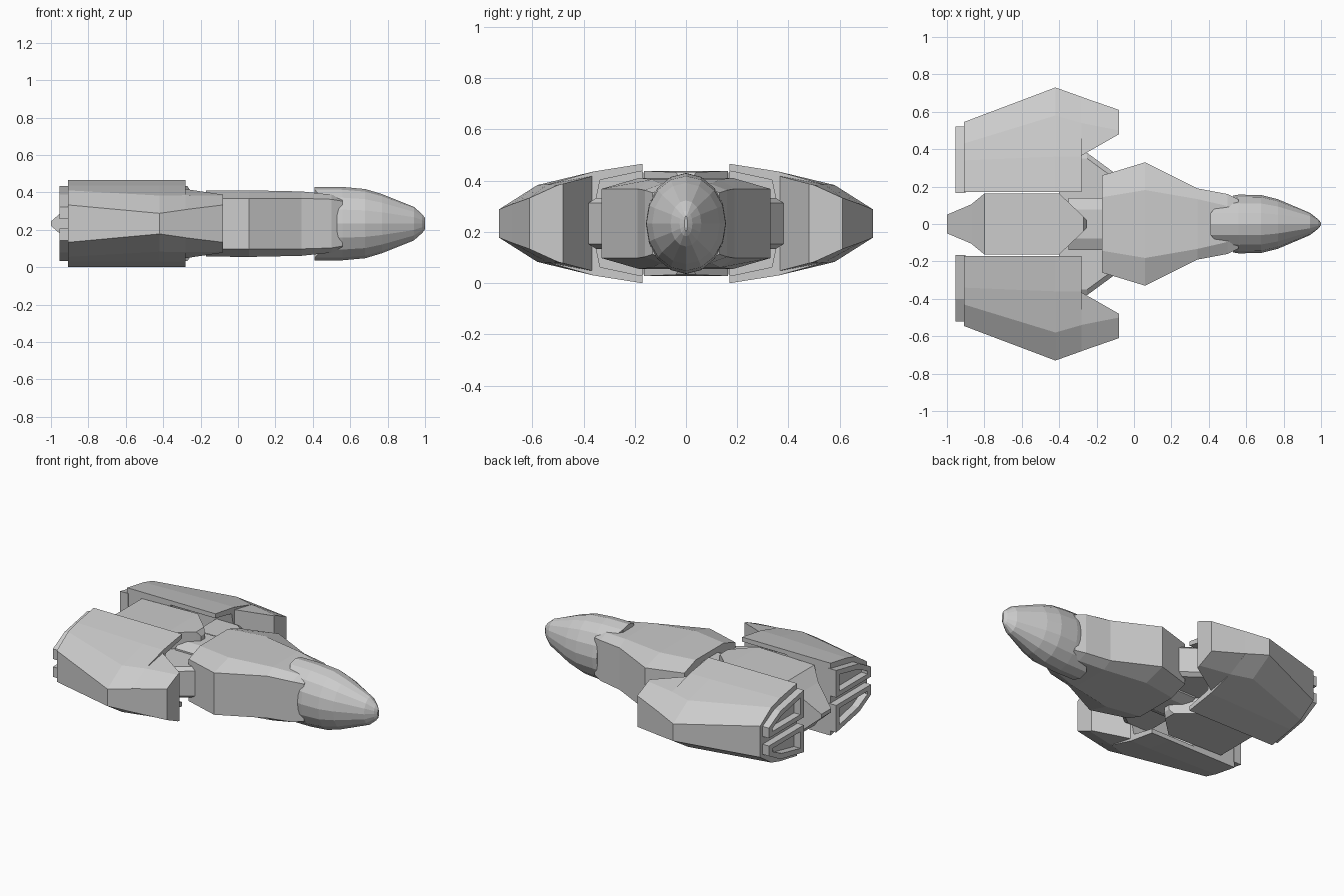
import bpy, bmesh, math

if "Cube" in bpy.data.objects:
    bpy.data.objects.remove(bpy.data.objects["Cube"])

Z0 = 0.233   # height of the horizontal symmetry plane; all parts are built around it


def loft(name, rings, caps=True, closed=False, mirror=()):
    """Skin a list of equal-length point rings and optionally mirror the result."""
    bm = bmesh.new()
    vs = [[bm.verts.new(p) for p in r] for r in rings]
    n = len(vs[0])
    pairs = list(zip(vs, vs[1:])) + ([(vs[-1], vs[0])] if closed else [])
    for a, b in pairs:
        for i in range(n):
            j = (i + 1) % n
            bm.faces.new((a[i], a[j], b[j], b[i]))
    if caps and not closed:
        bm.faces.new(vs[0][::-1])
        bm.faces.new(vs[-1])
    bmesh.ops.recalc_face_normals(bm, faces=bm.faces)
    me = bpy.data.meshes.new(name)
    bm.to_mesh(me)
    bm.free()
    ob = bpy.data.objects.new(name, me)
    ob.location.z = Z0
    bpy.context.collection.objects.link(ob)
    if mirror:
        add_mirror(ob, mirror)
    return ob


def add_mirror(ob, axes):
    m = ob.modifiers.new("mirror", 'MIRROR')
    m.use_axis = [a in axes for a in "xyz"]
    m.use_mirror_merge = False


def section(x, half):
    """Upper half profile (y, dz) reflected below the symmetry plane."""
    return [(x, y, z) for y, z in half] + [(x, y, -z) for y, z in reversed(half)]


def hull(x, w, side, top, k=0.55):
    return section(x, [(-w, side), (-w * k, top), (w * k, top), (w, side)])


# Nose: faceted round loft whose rear lip reaches back over the top and bottom
N = 16


def nose_ring(x, hy, hz, lip=False):
    pts = []
    for i in range(N):
        a = 2 * math.pi * i / N
        s = abs(math.sin(a))
        px = x
        if lip:
            px = 0.41 if s > 0.9 else 0.45 if s > 0.6 else 0.53
        pts.append((px, hy * math.cos(a), hz * math.sin(a)))
    return pts


loft("nose", [nose_ring(0.53, 0.12, 0.15, True), nose_ring(0.53, 0.152, 0.197, True),
              nose_ring(0.56, 0.157, 0.196), nose_ring(0.68, 0.155, 0.185),
              nose_ring(0.77, 0.132, 0.158), nose_ring(0.94, 0.06, 0.09),
              nose_ring(0.985, 0.025, 0.05), nose_ring(1.0, 0.006, 0.03)])

# Front hull
loft("front_hull", [hull(-0.17, 0.26, 0.135, 0.176), hull(0.06, 0.33, 0.135, 0.178),
                    hull(0.34, 0.19, 0.135, 0.172, 0.7), hull(0.50, 0.16, 0.13, 0.155, 0.6),
                    hull(0.56, 0.13, 0.12, 0.14, 0.6)])

# Centre engine block with tapered tail
loft("centre_block", [section(x, [(-w, h), (w, h)]) for x, w, h in
                      [(-1.0, 0.05, 0.012), (-0.87, 0.105, 0.125), (-0.80, 0.163, 0.195),
                       (-0.40, 0.163, 0.205), (-0.27, 0.04, 0.2), (-0.25, 0.02, 0.17)]])

# Crossbar joining hull and pods, with a taller neck in the middle
loft("crossbar", [section(x, [(-w, h - 0.02), (-w + 0.03, h), (w - 0.03, h), (w, h - 0.02)])
                  for x, w, h in [(-0.40, 0.38, 0.1), (-0.25, 0.38, 0.1), (-0.10, 0.27, 0.1)]])
loft("neck", [hull(x, 0.14, 0.11, 0.14) for x in (-0.35, -0.10)])

# Side pods: main shell, hollowed on the inner front
pod = loft("pod_shell", [
    section(-0.91, [(0.17, 0.233), (0.34, 0.203), (0.43, 0.178), (0.545, 0.1)]),
    section(-0.42, [(0.17, 0.233), (0.36, 0.203), (0.58, 0.150), (0.73, 0.055)]),
    section(-0.28, [(0.17, 0.233), (0.36, 0.203), (0.54, 0.152), (0.68, 0.075)])])
cutter = loft("pod_cutter", [section(x, [(0.10, 0.213), (0.18, 0.203), (0.335, 0.17), (0.35, 0.1)])
                             for x in (-0.60, -0.20)])
cutter.hide_render = True
cutter.hide_viewport = True
b = pod.modifiers.new("hollow", 'BOOLEAN')
b.operation = 'DIFFERENCE'
b.object = cutter
add_mirror(pod, "y")

# Forward prong of each pod
loft("pod_prong", [
    section(-0.282, [(0.365, 0.185), (0.54, 0.152), (0.68, 0.075)]),
    section(-0.08, [(0.48, 0.155), (0.50, 0.150), (0.61, 0.1)])], mirror="y")

# Exhaust frames: open trapezoids behind each pod, above and below the middle
outer = [(0.165, 0.2), (0.40, 0.155), (0.52, 0.09), (0.52, 0.025), (0.165, 0.025)]
inner = [(0.20, 0.162), (0.39, 0.122), (0.485, 0.074), (0.485, 0.055), (0.20, 0.055)]


def flat(x, poly):
    return [(x, y, z) for y, z in poly]


loft("exhaust_frame", [flat(-0.90, outer), flat(-0.955, outer),
                       flat(-0.955, inner), flat(-0.90, inner)], closed=True, mirror="yz")
